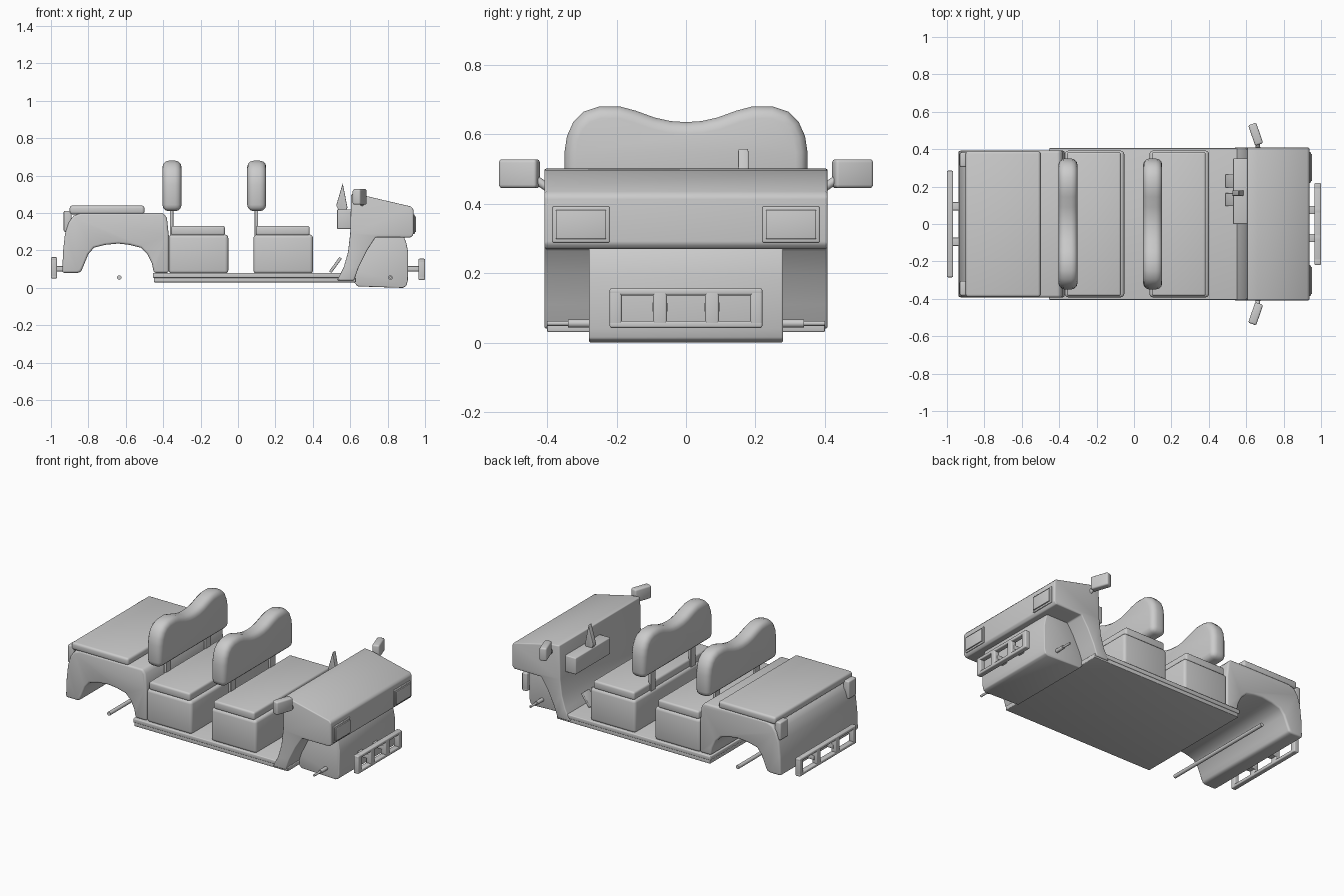
import bpy, bmesh, math
from mathutils import Vector, Matrix

if "Cube" in bpy.data.objects:
    bpy.data.objects.remove(bpy.data.objects["Cube"])


def finish(name, bm, bevel=0.0, segments=3):
    """Round the sharp edges and turn the bmesh into a smooth-by-angle object."""
    bmesh.ops.recalc_face_normals(bm, faces=bm.faces)
    if bevel:
        sharp = [e for e in bm.edges if e.calc_face_angle(0) > math.radians(38)]
        bmesh.ops.bevel(bm, geom=sharp, offset=bevel, offset_type='OFFSET', segments=segments,
                        profile=0.5, affect='EDGES', clamp_overlap=False)
    me = bpy.data.meshes.new(name)
    bm.to_mesh(me)
    bm.free()
    ob = bpy.data.objects.new(name, me)
    bpy.context.collection.objects.link(ob)
    bpy.ops.object.select_all(action='DESELECT')
    ob.select_set(True)
    bpy.context.view_layer.objects.active = ob
    bpy.ops.object.shade_smooth_by_angle(angle=math.radians(35))
    return ob


def box(name, x, y, z, bevel=0.0, turn=0.0, axis='Z'):
    """Box from (min, max) ranges, optionally turned about its centre."""
    bm = bmesh.new()
    lo, hi = Vector((x[0], y[0], z[0])), Vector((x[1], y[1], z[1]))
    m = (Matrix.Translation((lo + hi) / 2) @ Matrix.Rotation(math.radians(turn), 4, axis)
         @ Matrix.Diagonal((hi - lo).to_4d()))
    m[3][3] = 1
    bmesh.ops.create_cube(bm, size=1, matrix=m)
    return finish(name, bm, bevel)


def prism(name, pts, lo, hi, bevel=0.0, axis='Y'):
    """Extrude an XZ profile along Y, or a YZ profile along X."""
    bm = bmesh.new()
    if axis == 'Y':
        co = [(a, lo, b) for a, b in pts]
        step = Vector((0, hi - lo, 0))
    else:
        co = [(lo, a, b) for a, b in pts]
        step = Vector((hi - lo, 0, 0))
    face = bm.faces.new([bm.verts.new(c) for c in co])
    new = bmesh.ops.extrude_face_region(bm, geom=[face], use_keep_orig=True)['geom']
    bmesh.ops.translate(bm, verts=[v for v in new if isinstance(v, bmesh.types.BMVert)], vec=step)
    return finish(name, bm, bevel)


def rod(name, a, b, r):
    """Round rod between two points."""
    a, b = Vector(a), Vector(b)
    bm = bmesh.new()
    m = Matrix.Translation((a + b) / 2) @ (b - a).to_track_quat('Z', 'Y').to_matrix().to_4x4()
    bmesh.ops.create_cone(bm, cap_ends=True, segments=12, radius1=r, radius2=r,
                          depth=(b - a).length, matrix=m)
    return finish(name, bm)


# floor pan in two layers
box("floor_tray", (-0.45, 0.63), (-0.40, 0.40), (0.03, 0.056), 0.004)
box("floor_mat", (-0.455, 0.62), (-0.405, 0.405), (0.054, 0.08), 0.005)

# rear body with wheel arch
prism("rear_body", [(-0.94, 0.08), (-0.935, 0.2), (-0.925, 0.29), (-0.905, 0.35), (-0.88, 0.385),
                    (-0.84, 0.4), (-0.40, 0.4), (-0.38, 0.375), (-0.37, 0.28), (-0.37, 0.08),
                    (-0.45, 0.08), (-0.46, 0.13), (-0.485, 0.18), (-0.52, 0.215), (-0.58, 0.23),
                    (-0.64, 0.237), (-0.71, 0.23), (-0.77, 0.215), (-0.80, 0.18),
                    (-0.825, 0.12), (-0.84, 0.085), (-0.86, 0.08)], -0.392, 0.392, 0.012)
box("rear_deck_pad", (-0.90, -0.50), (-0.39, 0.39), (0.393, 0.44), 0.014)

# two bench seats: base, cushion, posts and double-hump backrest
half = [(0.35, 0.41), (0.35, 0.55), (0.343, 0.595), (0.325, 0.635), (0.295, 0.665), (0.25, 0.68),
        (0.19, 0.68), (0.145, 0.668), (0.09, 0.648), (0.045, 0.638)]
back = half + [(0, 0.635)] + [(-y, z) for y, z in reversed(half)]
for tag, x in (("rear", -0.37), ("front", 0.083)):
    box(tag + "_seat_base", (x, x + 0.318), (-0.392, 0.392), (0.075, 0.285), 0.018)
    box(tag + "_seat_cushion", (x + 0.012, x + 0.30), (-0.385, 0.385), (0.28, 0.332), 0.012)
    prism(tag + "_backrest", back, x - 0.034, x + 0.068, 0.034, 'X')
    for s in (-1, 1):
        box(tag + "_backrest_post", (x + 0.006, x + 0.024),
            (s * 0.2 - 0.025, s * 0.2 + 0.025), (0.27, 0.44), 0.003)

# front cowl with raked leg panel
prism("front_cowl", [(0.53, 0.04), (0.565, 0.11), (0.588, 0.19), (0.60, 0.29), (0.605, 0.502),
                     (0.66, 0.497), (0.925, 0.435), (0.938, 0.42), (0.938, 0.285), (0.925, 0.27),
                     (0.735, 0.27), (0.69, 0.2), (0.645, 0.11), (0.62, 0.04)], -0.408, 0.408, 0.007)
# narrow nose below the cowl
prism("front_nose", [(0.62, 0.03), (0.64, 0.008), (0.88, 0.0), (0.90, 0.01), (0.908, 0.04),
                     (0.91, 0.19), (0.90, 0.24), (0.885, 0.28), (0.70, 0.28), (0.62, 0.1)],
      -0.28, 0.28, 0.006)

# dashboard panel and steering lever
box("dash_panel", (0.53, 0.61), (0.0, 0.35), (0.315, 0.42), 0.006)
prism("steering_lever", [(0.525, 0.44), (0.56, 0.56), (0.585, 0.43), (0.57, 0.40), (0.545, 0.40)],
      0.15, 0.18, 0.003)
# pedals
for y in (0.13, 0.23):
    box("pedal", (0.513, 0.529), (y - 0.035, y + 0.035), (0.075, 0.17), 0.004, 36, 'Y')

# axles
rod("rear_axle", (-0.635, -0.39, 0.055), (-0.635, 0.39, 0.055), 0.012)
rod("front_axle", (0.815, -0.34, 0.055), (0.815, 0.34, 0.055), 0.012)
rod("front_axle_tip", (0.815, -0.4, 0.055), (0.815, 0.4, 0.055), 0.007)

# mirrored lamps and mirrors
for s in (-1, 1):
    def span(a, b):
        return tuple(sorted((s * a, s * b)))
    box("headlight_frame", (0.92, 0.945), span(0.22, 0.385), (0.288, 0.392), 0.004)
    box("headlight_lens", (0.93, 0.952), span(0.23, 0.375), (0.298, 0.382), 0.003)
    box("tail_light", (-0.932, -0.89), span(0.305, 0.382), (0.30, 0.412), 0.008)
    box("side_mirror", (0.628, 0.673), span(0.422, 0.538), (0.445, 0.528), 0.01, s * 19)
    rod("mirror_stalk", (0.665, s * 0.39, 0.44), (0.66, s * 0.44, 0.475), 0.012)


# ladder-shaped bumpers with three openings
def bumper(tag, x, w, z, inner, arm_y, body_x):
    for zz in ((z[0], z[0] + 0.02), (z[1] - 0.02, z[1])):
        box(tag + "_bumper_rail", x, (-w, w), zz, 0.006)
    for a, b in ((-w, 0.035 - w), (-inner - 0.02, 0.02 - inner),
                 (inner - 0.02, inner + 0.02), (w - 0.035, w)):
        box(tag + "_bumper_upright", x, (a, b), z, 0.006)
    for s in (-1, 1):
        box(tag + "_bumper_arm", tuple(sorted((body_x, sum(x) / 2))),
            (s * arm_y - 0.022, s * arm_y + 0.022), (0.088, 0.116), 0.004)


bumper("front", (0.965, 1.0), 0.22, (0.042, 0.156), 0.075, 0.075, 0.89)
bumper("rear", (-1.0, -0.967), 0.285, (0.05, 0.164), 0.095, 0.095, -0.92)
